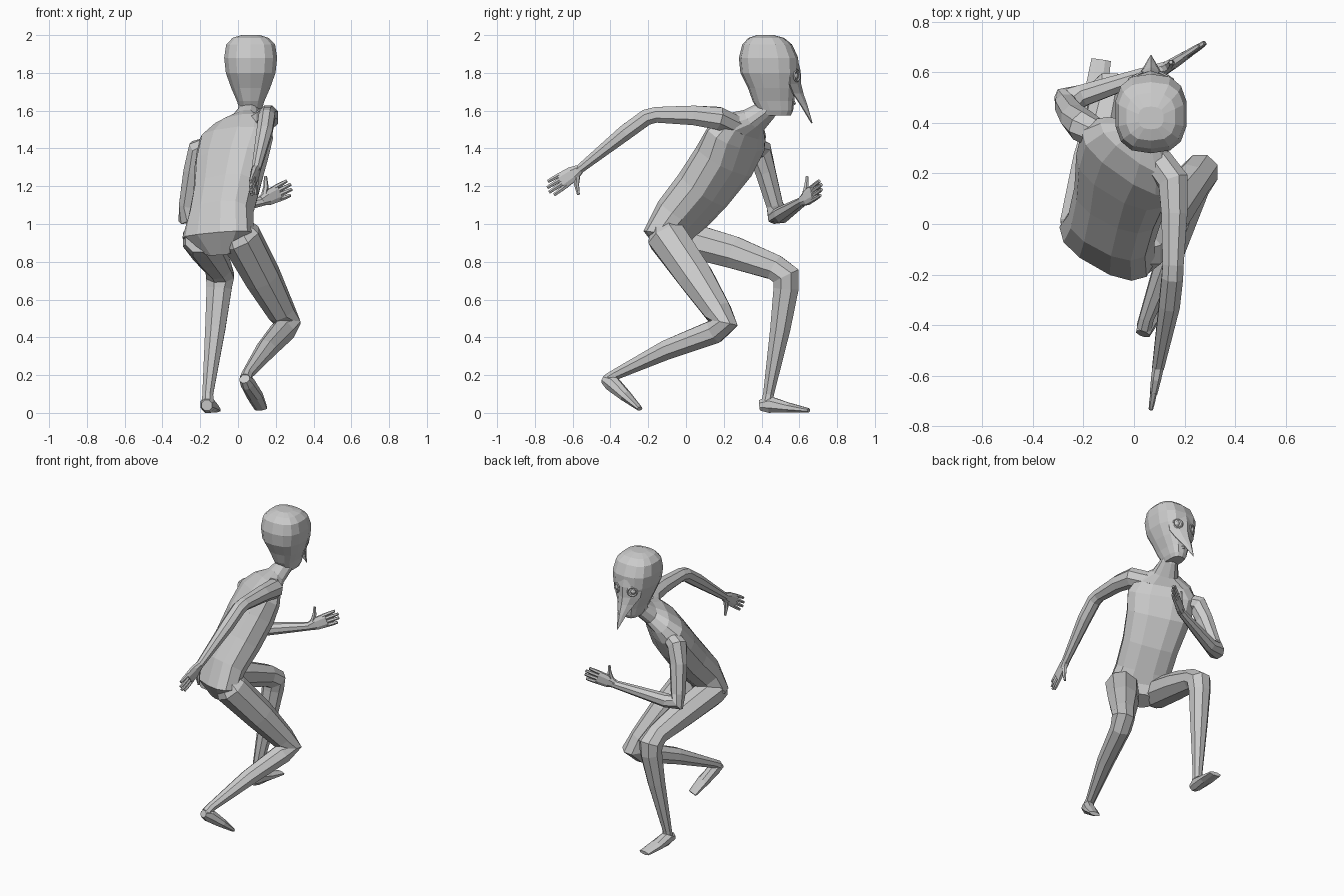
import bpy, bmesh, math
from mathutils import Vector as V


def tube(name, stations, side, n=8, side_end=None, axis=None, power=1.0):
    """Loft rings along stations (point, half width, half depth); caps closed."""
    bm = bmesh.new()
    pts = [V(s[0]) for s in stations]
    last = len(pts) - 1
    rings = []
    for i, (p, w, d) in enumerate(stations):
        a = (pts[i] - pts[i - 1]).normalized() if i else V()
        b = (pts[i + 1] - pts[i]).normalized() if i < last else V()
        t = V(axis) if axis else (a + b).normalized()
        s = V(side).lerp(V(side_end or side), i / last)
        s = (s - t * s.dot(t)).normalized()
        f = t.cross(s)
        ring = []
        for k in range(n):
            ang = 2 * math.pi * (k + 0.5) / n
            c, q = math.cos(ang), math.sin(ang)
            c = math.copysign(abs(c) ** power, c)
            q = math.copysign(abs(q) ** power, q)
            ring.append(bm.verts.new(pts[i] + s * w * c + f * d * q))
        rings.append(ring)
    for r0, r1 in zip(rings, rings[1:]):
        for k in range(n):
            j = (k + 1) % n
            bm.faces.new((r0[k], r0[j], r1[j], r1[k]))
    bm.faces.new(rings[0][::-1])
    bm.faces.new(rings[-1])
    return finish(name, bm)


def finish(name, bm):
    bmesh.ops.recalc_face_normals(bm, faces=bm.faces)
    me = bpy.data.meshes.new(name)
    bm.to_mesh(me)
    bm.free()
    ob = bpy.data.objects.new(name, me)
    bpy.context.collection.objects.link(ob)
    return ob


def limb(name, pts, side, n=8):
    return tube(name, [(p, r, r) for p, r in pts], side, n)


def hand(name, wrist, direction, thumb):
    """Flat palm, four fingers and a thumb."""
    w, d = V(wrist), V(direction).normalized()
    t = V(thumb)
    t = (t - d * t.dot(d)).normalized()
    tube(name + "_palm", [(w - d * 0.01, 0.026, 0.024), (w + d * 0.035, 0.042, 0.022),
                          (w + d * 0.11, 0.048, 0.016)], t, power=0.8)
    for i, length in enumerate((0.085, 0.1, 0.095, 0.075)):
        u = 0.034 - 0.0225 * i
        p0 = w + d * 0.095 + t * u
        p1 = p0 + d * length + t * u * 0.15
        limb(f"{name}_finger_{i + 1}", [(p0, 0.013), (p0.lerp(p1, 0.55), 0.012), (p1, 0.009)], t, 6)
    p0 = w + d * 0.02 + t * 0.02
    p1 = w + d * 0.05 + t * 0.06
    limb(name + "_thumb", [(p0, 0.017), (p1, 0.014), (p1 + d * 0.02 + t * 0.05, 0.008)], t, 6)


# Torso, twisted from hips to shoulders, running up into the neck
tube("torso", [((-0.09, -0.06, 0.85), 0.09, 0.06), ((-0.105, -0.08, 0.94), 0.205, 0.105),
               ((-0.09, -0.02, 1.05), 0.180, 0.118), ((-0.06, 0.09, 1.18), 0.185, 0.127),
               ((-0.035, 0.20, 1.33), 0.21, 0.125), ((-0.01, 0.265, 1.45), 0.225, 0.105),
               ((0.015, 0.31, 1.515), 0.175, 0.08), ((0.04, 0.36, 1.55), 0.085, 0.062),
               ((0.06, 0.42, 1.60), 0.058, 0.055), ((0.065, 0.45, 1.66), 0.055, 0.06)],
     (0.87, -0.49, 0.05), 12, (0.78, -0.5, 0.36), power=0.8)

# Legs
limb("right_leg", [((-0.02, -0.12, 0.99), 0.075), ((0.015, -0.10, 0.93), 0.11),
                   ((0.13, 0.05, 0.72), 0.1), ((0.23, 0.17, 0.535), 0.077),
                   ((0.262, 0.205, 0.475), 0.075), ((0.235, 0.15, 0.43), 0.068),
                   ((0.15, -0.10, 0.335), 0.056), ((0.05, -0.37, 0.205), 0.031),
                   ((0.04, -0.41, 0.18), 0.032)], (1, 0, 0))
limb("left_leg", [((-0.21, -0.07, 0.92), 0.075), ((-0.20, 0.0, 0.92), 0.1),
                  ((-0.155, 0.25, 0.85), 0.092), ((-0.105, 0.47, 0.77), 0.073),
                  ((-0.095, 0.53, 0.725), 0.08), ((-0.10, 0.53, 0.66), 0.072),
                  ((-0.12, 0.50, 0.45), 0.058), ((-0.16, 0.437, 0.10), 0.031),
                  ((-0.16, 0.43, 0.06), 0.033)], (1, 0, 0))

# Feet
tube("right_foot", [((0.035, -0.435, 0.18), 0.03, 0.025), ((0.05, -0.395, 0.16), 0.038, 0.046),
                    ((0.09, -0.32, 0.09), 0.045, 0.032), ((0.122, -0.245, 0.022), 0.037, 0.013)],
     (0.9, -0.3, 0.1))
tube("left_foot", [((-0.165, 0.39, 0.04), 0.03, 0.03), ((-0.16, 0.44, 0.045), 0.041, 0.048),
                   ((-0.147, 0.54, 0.028), 0.048, 0.029), ((-0.13, 0.65, 0.013), 0.042, 0.012)],
     (1, -0.12, 0))

# Arms
limb("right_arm", [((0.07, 0.28, 1.51), 0.06), ((0.155, 0.17, 1.56), 0.065),
                   ((0.16, 0.04, 1.575), 0.056), ((0.155, -0.16, 1.578), 0.045),
                   ((0.152, -0.21, 1.565), 0.046), ((0.14, -0.32, 1.485), 0.045),
                   ((0.095, -0.57, 1.285), 0.025)], (1, 0, 0))
limb("left_arm", [((-0.12, 0.34, 1.42), 0.055), ((-0.205, 0.39, 1.39), 0.066),
                  ((-0.235, 0.42, 1.28), 0.058), ((-0.268, 0.47, 1.10), 0.048),
                  ((-0.27, 0.485, 1.045), 0.058), ((-0.20, 0.51, 1.05), 0.046),
                  ((0.13, 0.62, 1.12), 0.026)], (0, 1, 0))

# Hands
hand("right_hand", (0.095, -0.57, 1.285), (-0.025, -0.145, -0.095), (0.1, 0.58, -0.81))
hand("left_hand", (0.13, 0.62, 1.125), (0.17, 0.11, 0.08), (-0.3, -0.1, 0.9))

# Head
HX = 0.067
head = [(1.575, 0.475, 0.045, 0.08), (1.60, 0.475, 0.058, 0.092), (1.65, 0.463, 0.074, 0.110),
        (1.72, 0.455, 0.105, 0.127), (1.80, 0.442, 0.134, 0.154), (1.88, 0.437, 0.143, 0.157),
        (1.95, 0.43, 0.132, 0.132), (1.985, 0.425, 0.098, 0.095), (2.0, 0.42, 0.05, 0.045)]
tube("head", [((HX, y, z), w, d) for z, y, w, d in head], (1, 0, 0), 14, axis=(0, 0, 1), power=0.75)

# Beaked mask: ridged shell narrowing to a low point
bm = bmesh.new()
rows = []
for z, ridge, w, edge in [(1.87, 0.592, 0.06, 0.575), (1.81, 0.607, 0.11, 0.55),
                          (1.74, 0.61, 0.098, 0.55), (1.69, 0.622, 0.066, 0.57),
                          (1.63, 0.643, 0.036, 0.61), (1.535, 0.67, 0.003, 0.667)]:
    rows.append([bm.verts.new((HX + w * t, ridge + (edge - ridge) * abs(t) ** 1.6, z))
                 for t in (-1, -0.5, 0, 0.5, 1)])
for r0, r1 in zip(rows, rows[1:]):
    for k in range(4):
        bm.faces.new((r0[k], r0[k + 1], r1[k + 1], r1[k]))
mask = finish("beak_mask", bm)
mod = mask.modifiers.new("thickness", "SOLIDIFY")
mod.thickness = 0.008

# Eyes with rims, mirrored
for s, label in ((-1, "left"), (1, "right")):
    rot = V((s * 0.45, 0.87, 0)).to_track_quat("Z", "Y").to_euler()
    loc = (HX + s * 0.06, 0.586, 1.785)
    bpy.ops.mesh.primitive_torus_add(major_segments=10, minor_segments=4, major_radius=0.03,
                                     minor_radius=0.006, location=loc, rotation=rot)
    bpy.context.object.name = label + "_eye_rim"
    bpy.ops.mesh.primitive_uv_sphere_add(segments=10, ring_count=6, radius=0.02,
                                         location=(loc[0], 0.574, 1.785))
    bpy.context.object.name = label + "_eye"

# Lips
tube("lips", [((HX - 0.03, 0.55, 1.637), 0.008, 0.008), ((HX, 0.57, 1.64), 0.012, 0.012),
              ((HX + 0.03, 0.55, 1.637), 0.008, 0.008)], (0, 0, 1), 6)
